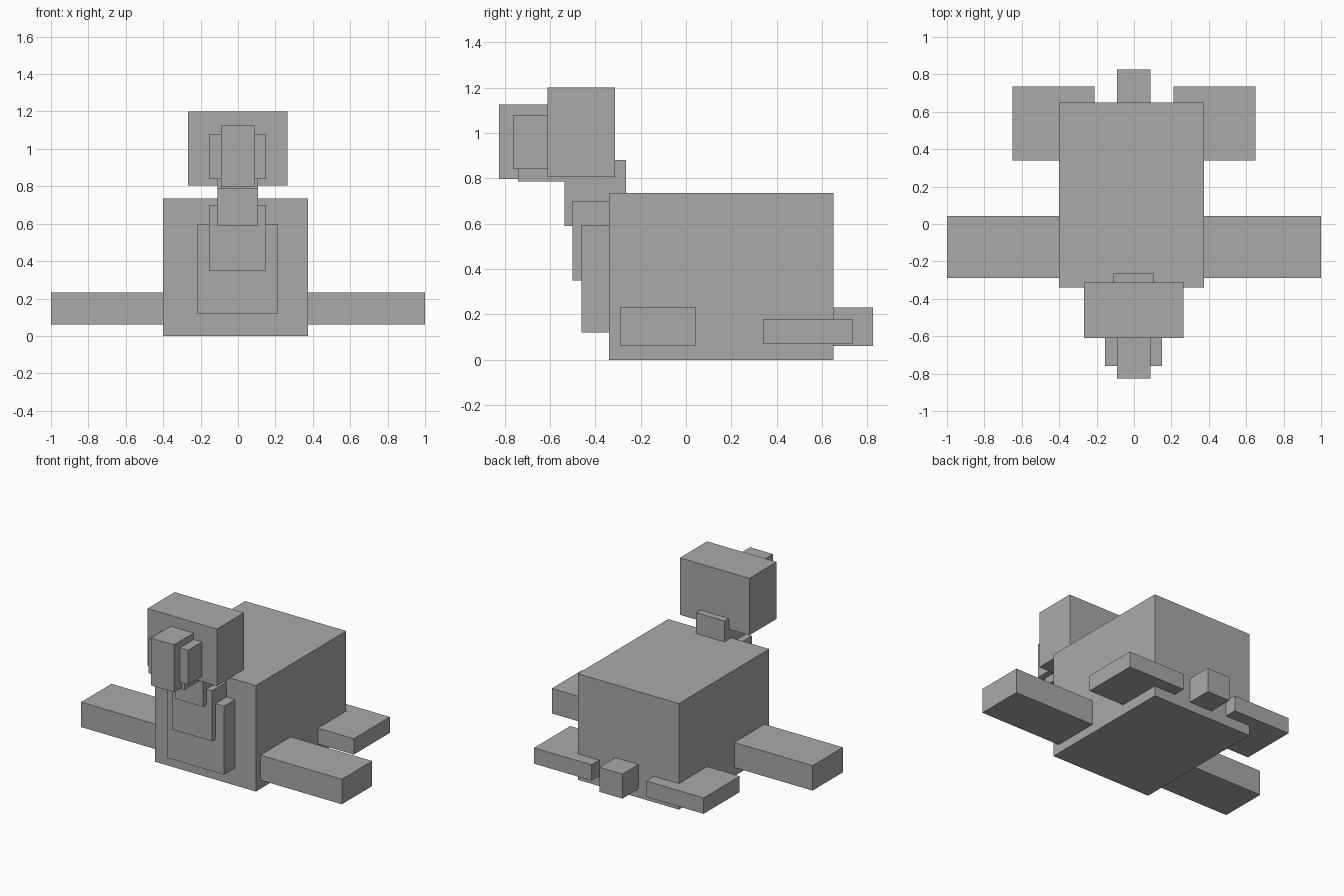
import bpy
import bmesh

if "Cube" in bpy.data.objects:
    bpy.data.objects.remove(bpy.data.objects["Cube"])

grey = bpy.data.materials.new("plain grey")
grey.diffuse_color = (0.40, 0.40, 0.40, 1)
grey.use_nodes = True
grey.node_tree.nodes["Principled BSDF"].inputs["Base Color"].default_value = grey.diffuse_color


def box(name, x, y, z):
    """Flat-faced block spanning the given (low, high) ranges."""
    bm = bmesh.new()
    bmesh.ops.create_cube(bm, size=1)
    for v in bm.verts:
        v.co = [r[0] if c < 0 else r[1] for c, r in zip(v.co, (x, y, z))]
    mesh = bpy.data.meshes.new(name)
    bm.to_mesh(mesh)
    bm.free()
    mesh.materials.append(grey)
    obj = bpy.data.objects.new(name, mesh)
    bpy.context.collection.objects.link(obj)
    return obj


# Torso with stepped plates on its front
box("body", (-0.40, 0.375), (-0.34, 0.65), (0, 0.735))
box("belly_plate", (-0.22, 0.215), (-0.46, -0.33), (0.12, 0.595))
box("chest_plate", (-0.155, 0.15), (-0.50, -0.33), (0.35, 0.70))

# Neck, head and muzzle
box("neck", (-0.11, 0.108), (-0.535, -0.265), (0.59, 0.88))
box("head", (-0.267, 0.265), (-0.61, -0.312), (0.805, 1.20))
box("jaw", (-0.11, 0.108), (-0.74, -0.50), (0.785, 0.87))
box("muzzle", (-0.155, 0.15), (-0.76, -0.60), (0.84, 1.08))
box("nose", (-0.09, 0.087), (-0.825, -0.60), (0.797, 1.125))

# Paired limbs
for side, s in (("left", -1), ("right", 1)):
    box(side + "_arm", sorted((s * 0.36, s * 1.0)), (-0.29, 0.042), (0.06, 0.233))
    box(side + "_foot", sorted((s * 0.21, s * 0.65)), (0.34, 0.735), (0.07, 0.18))

# Stubby tail
box("tail", (-0.09, 0.087), (0.64, 0.825), (0.06, 0.23))
